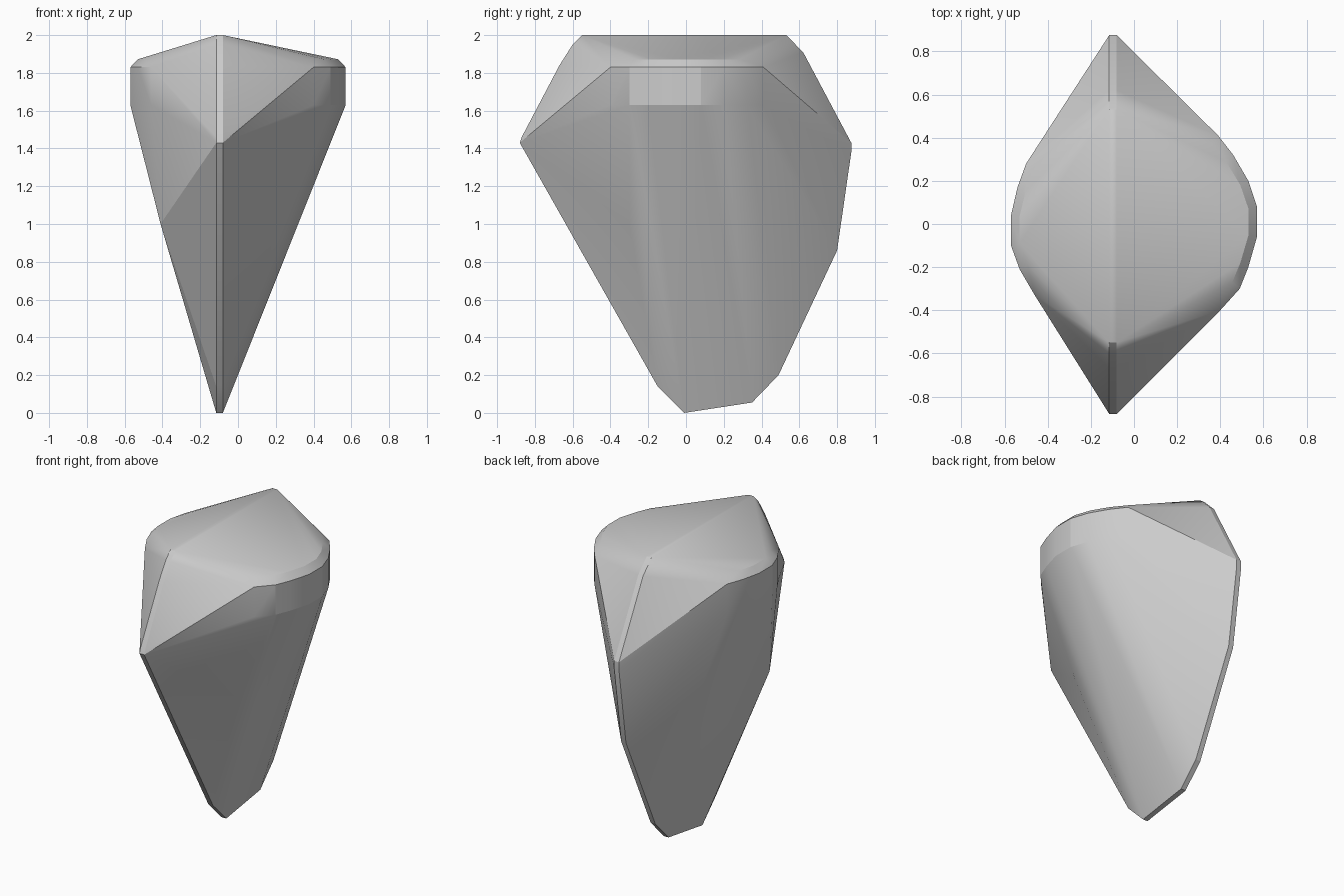
import bpy, bmesh

cube = bpy.data.objects.get("Cube")
if cube:
    bpy.data.objects.remove(cube, do_unlink=True)

stone = bpy.data.materials.new("neutral grey")
stone.use_nodes = True
grey = (0.6, 0.6, 0.6, 1)
stone.diffuse_color = grey
stone.node_tree.nodes["Principled BSDF"].inputs["Base Color"].default_value = grey

# Keel outline (y, z), a thin slab running front to back
keel = [(-0.01, 0), (0.35, 0.055), (0.49, 0.2), (0.8, 0.86), (0.875, 1.38),
        (0.875, 1.43), (0.62, 1.91), (0.53, 2), (-0.55, 2), (-0.6, 1.95),
        (-0.67, 1.84), (-0.87, 1.46), (-0.88, 1.43), (-0.15, 0.14)]
KEEL_RIGHT, KEEL_LEFT = -0.115, -0.08

# Bulge outlines (x, y) of the two flanks
left_flank = [(0.4, -0.4), (0.49, -0.3), (0.53, -0.2), (0.57, -0.06),
              (0.57, 0.08), (0.53, 0.2), (0.46, 0.32), (0.39, 0.41)]
right_flank = [(-0.46, -0.33), (-0.53, -0.21), (-0.57, -0.1),
               (-0.57, 0.04), (-0.54, 0.17), (-0.5, 0.28)]

points = [(x, y, z) for y, z in keel for x in (KEEL_RIGHT, KEEL_LEFT)]
for flank in (left_flank, right_flank):
    for x, y in flank:
        points += [(x, y, 1.63), (x, y, 1.83)]          # upright rim
        points.append((x * 0.93, y * 0.9, 1.872))       # bevelled shoulder
# Lower front corners
points += [(0.215, -0.3, 1.0), (-0.41, -0.3, 1.0)]

# Skin all the points as one convex body
bm = bmesh.new()
for p in points:
    bm.verts.new(p)
hull = bmesh.ops.convex_hull(bm, input=bm.verts)
loose = [v for v in bm.verts if not v.link_faces]
bmesh.ops.delete(bm, geom=loose, context='VERTS')
bmesh.ops.dissolve_limit(bm, angle_limit=0.01, verts=bm.verts, edges=bm.edges)
bmesh.ops.recalc_face_normals(bm, faces=bm.faces)
mesh = bpy.data.meshes.new("faceted_body")
bm.to_mesh(mesh)
bm.free()
mesh.materials.append(stone)
body = bpy.data.objects.new("faceted_body", mesh)
bpy.context.collection.objects.link(body)

# Soften the shallow creases, keep the strong ones
bpy.ops.object.select_all(action='DESELECT')
body.select_set(True)
bpy.context.view_layer.objects.active = body
bpy.ops.object.shade_smooth_by_angle(angle=0.3)
